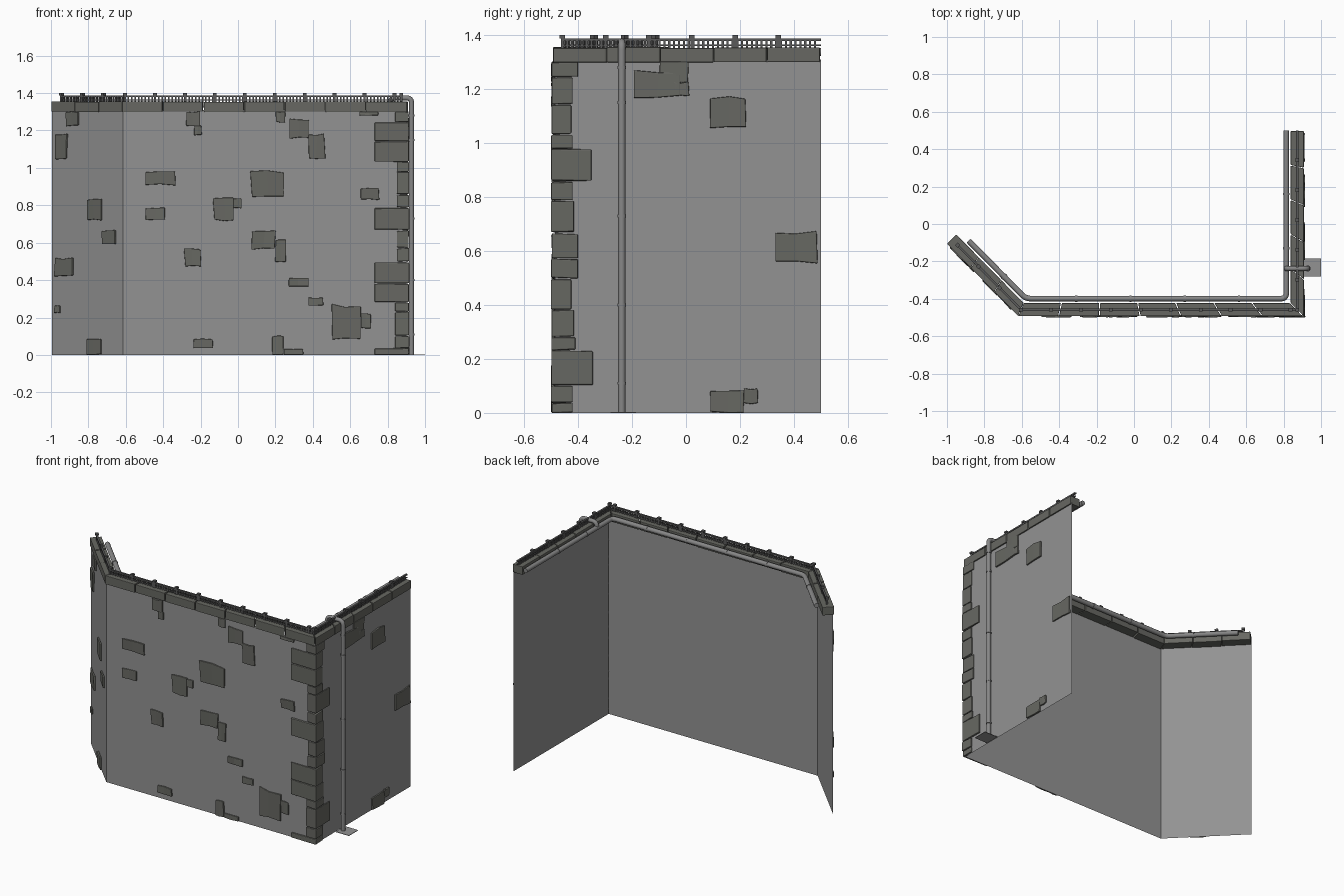
import bpy, bmesh, math, random
from mathutils import Vector as V

if "Cube" in bpy.data.objects:
    bpy.data.objects.remove(bpy.data.objects["Cube"])
random.seed(4)

def mat(name, r, g, b):
    m = bpy.data.materials.new(name)
    m.diffuse_color = (r, g, b, 1)
    m.use_nodes = True
    m.node_tree.nodes["Principled BSDF"].inputs["Base Color"].default_value = m.diffuse_color
    return m

WALL = mat("wall grey", 0.29, 0.29, 0.29)
STONE = mat("stone grey", 0.135, 0.137, 0.122)
PIPE = mat("pipe grey", 0.24, 0.24, 0.24)
IRON = mat("iron grey", 0.10, 0.10, 0.10)

def finish(name, bm, m, bevel=0):
    if bevel:
        bmesh.ops.recalc_face_normals(bm, faces=bm.faces)
    me = bpy.data.meshes.new(name)
    bm.to_mesh(me)
    bm.free()
    ob = bpy.data.objects.new(name, me)
    bpy.context.collection.objects.link(ob)
    me.materials.append(m)
    if bevel:
        b = ob.modifiers.new("worn edges", 'BEVEL')
        b.width, b.segments, b.limit_method = bevel, 2, 'ANGLE'
    return ob

def prism(bm, pts, z0, z1):
    """Vertical prism over a plan outline."""
    lo = [bm.verts.new((p[0], p[1], z0)) for p in pts]
    hi = [bm.verts.new((p[0], p[1], z1)) for p in pts]
    n = len(pts)
    bm.faces.new(lo[::-1])
    bm.faces.new(hi)
    for i in range(n):
        j = (i + 1) % n
        bm.faces.new((lo[i], lo[j], hi[j], hi[i]))
    return lo + hi

# Plan of the wall and helpers to offset it (outward positive)
PLAN = [V((-.994, -.1)), V((-.615, -.485)), V((.9, -.485)), V((.9, .5))]
DIRS = [(b - a).normalized() for a, b in zip(PLAN, PLAN[1:])]
NORM = [V((d.y, -d.x)) for d in DIRS]

def offset(o):
    out = [PLAN[0] + NORM[0] * o]
    for i in (1, 2):
        m = (NORM[i - 1] + NORM[i]).normalized()
        out.append(PLAN[i] + m * o / m.dot(NORM[i]))
    return out + [PLAN[3] + NORM[2] * o]

# Thin wall sheet
bm = bmesh.new()
lo = [bm.verts.new((p.x, p.y, 0)) for p in PLAN]
hi = [bm.verts.new((p.x, p.y, 1.31)) for p in PLAN]
for i in range(3):
    bm.faces.new((lo[i], lo[i + 1], hi[i + 1], hi[i]))
finish("wall", bm, WALL)

# Scattered facing stones: start, end along the wall, bottom, top
FRONT = [(-.28, -.2, 1.225, 1.3), (-.235, -.195, 1.175, 1.225), (.2, .25, 1.245, 1.3),
         (.27, .375, 1.16, 1.26), (.375, .465, 1.05, 1.18), (.65, .75, 1.28, 1.3),
         (-.495, -.335, .91, .98), (-.495, -.39, .72, .785), (.07, .245, .85, .98),
         (-.13, -.025, .72, .835), (-.025, .02, .785, .835), (.655, .755, .83, .89),
         (.075, .2, .565, .665), (.2, .255, .495, .615), (-.285, -.2, .475, .565),
         (.27, .375, .365, .41), (.375, .455, .265, .305), (.495, .655, .085, .265)]
FRONT += [(.655, .71, .145, .22), (-.24, -.135, .035, .085), (.185, .245, 0, .1), (.245, .35, 0, .03)]
LEFT = [(-.97, -.91, 1.05, 1.18), (-.915, -.85, 1.225, 1.3), (-.805, -.725, .72, .835),
        (-.725, -.65, .595, .665), (-.975, -.88, .42, .515), (-.975, -.945, .225, .265),
        (-.805, -.725, 0, .085)]
RIGHT = [(-.19, -.02, 1.17, 1.265), (-.1, .01, 1.225, 1.3), (-.045, .01, 1.175, 1.225),
         (.09, .225, 1.06, 1.17), (.335, .485, .56, .67), (.09, .215, 0, .085), (.215, .265, .035, .09)]

def stones(name, rows, seg):
    bm = bmesh.new()
    d, n, a = DIRS[seg], NORM[seg], PLAN[seg]
    base = PLAN[seg][1 if seg == 2 else 0]
    k = d.y if seg == 2 else d.x
    for s0, s1, z0, z1 in rows:
        s0, s1 = (s0 - base) / k, (s1 - base) / k
        w = min(s1 - s0, z1 - z0)
        rings = []
        outline = [(0, 0), (.5, 0), (1, 0), (1, 1), (.5, 1), (0, 1)]
        shake = [(random.uniform(-.06, .06) * w, random.uniform(-.06, .06) * w) for _ in outline]
        for depth in (.001, .013):
            ring = []
            for (u, v), (jx, jz) in zip(outline, shake):
                p = a + d * (s0 + u * (s1 - s0) + jx)
                t = depth + (random.uniform(-.003, .002) if depth > .01 else 0)
                p = p + n * t
                ring.append(bm.verts.new((p.x, p.y, max(0, z0 + v * (z1 - z0) + jz))))
            rings.append(ring)
        b, f = rings
        for r in (b, f):
            bm.faces.new((r[0], r[1], r[4], r[5]))
            bm.faces.new((r[1], r[2], r[3], r[4]))
        for i in range(6):
            j = (i + 1) % 6
            bm.faces.new((b[i], b[j], f[j], f[i]))
    finish(name, bm, STONE, .004)

stones("left_wall_stones", LEFT, 0)
stones("front_wall_stones", FRONT, 1)
stones("right_wall_stones", RIGHT, 2)

# Corner stones wrapping the right corner: bottom, top, front reach, side reach
QUOINS = [(0, .035, .73, -.42), (.037, .1, .84, -.42), (.104, .23, .84, -.345), (.234, .28, .84, -.41),
          (.284, .38, .73, -.415), (.385, .495, .73, -.425), (.5, .57, .85, -.4), (.574, .664, .85, -.4),
          (.67, .785, .73, -.415), (.79, .855, .85, -.42), (.86, .975, .85, -.35), (.979, 1.03, .85, -.42),
          (1.034, 1.14, .73, -.425), (1.145, 1.24, .73, -.42), (1.244, 1.3, .84, -.4)]
bm = bmesh.new()
for z0, z1, x0, y1 in QUOINS:
    e = random.uniform(.011, .016)
    L = [(x0, -.486), (x0, -.485 - e * .8), (.9, -.485 - e), (.9 + e, -.485), (.9 + e * .8, y1),
         (.901, y1), (.901, -.486)]
    L[2:4] = [(.9 + e, -.485 - e)]
    for v in prism(bm, L, z0, z1):
        v.co.z = max(0, v.co.z + random.uniform(-.003, .003))
finish("corner_stones", bm, STONE, .006)

# Coping blocks, mitred at the corners
outer, inner = offset(.008), offset(-.062)
bm = bmesh.new()
for i in range(3):
    n = max(2, round((PLAN[i + 1] - PLAN[i]).length / .215))
    for k in range(n):
        t0, t1 = k / n, (k + 1) / n - .004
        q = [outer[i].lerp(outer[i + 1], t0), outer[i].lerp(outer[i + 1], t1),
             inner[i].lerp(inner[i + 1], t1), inner[i].lerp(inner[i + 1], t0)]
        prism(bm, q, 1.3 + random.uniform(-.002, .002), 1.355 + random.uniform(-.003, .001))
finish("coping", bm, STONE, .003)

# Low iron railing on the coping
def bar(bm, p, d, n, hl, hw, z0, z1):
    prism(bm, [p - d * hl + n * hw, p + d * hl + n * hw, p + d * hl - n * hw, p - d * hl - n * hw], z0, z1)

mid = offset(-.027)
posts, balusters, rails = bmesh.new(), bmesh.new(), bmesh.new()
for i in range(3):
    a, b, d, n = mid[i], mid[i + 1], DIRS[i], NORM[i]
    length = (b - a).length
    start = .045 if i == 0 else 0
    s = start
    while s < length - .01:
        bar(posts, a + d * s, d, n, .006, .006, 1.352, 1.392)
        bar(posts, a + d * s, d, n, .010, .010, 1.388, 1.4)
        s += .16
    s = start + .018
    while s < length - .008:
        bar(balusters, a + d * s, d, n, .004, .004, 1.352, 1.38)
        s += .018
    a2 = a + d * start
    for z0, z1, w in ((1.36, 1.365, .004), (1.378, 1.387, .006)):
        bar(rails, (a2 + b) / 2, d, n, (b - a2).length / 2, w, z0, z1)
finish("railing_posts", posts, IRON)
finish("railing_balusters", balusters, IRON)
finish("railing_rails", rails, IRON)

# Pipes: polyline with rounded bends, swept as a tube
def tube(name, pts, r, bend=0):
    pts = [V(p) for p in pts]
    path = [pts[0]]
    for a, p, b in zip(pts, pts[1:], pts[2:]):
        s, e = p + (a - p).normalized() * bend, p + (b - p).normalized() * bend
        for k in range(7):
            t = k / 6
            path.append(s.lerp(p, t).lerp(p.lerp(e, t), t))
    path.append(pts[-1])
    cu = bpy.data.curves.new(name, 'CURVE')
    cu.dimensions, cu.bevel_depth, cu.bevel_resolution, cu.use_fill_caps = '3D', r, 4, True
    sp = cu.splines.new('POLY')
    sp.points.add(len(path) - 1)
    for q, p in zip(sp.points, path):
        q.co = (*p, 1)
    sp.use_smooth = True
    cu.materials.append(PIPE)
    ob = bpy.data.objects.new(name, cu)
    bpy.context.collection.objects.link(ob)

g = offset(-.086)
g[0] = g[0] + DIRS[0] * .07
GZ = 1.337
tube("roof_pipe", [(p.x, p.y, GZ) for p in g], .015, .03)
for i in range(3):
    length = (g[i + 1] - g[i]).length
    s = .27
    while s < length - .05:
        p, q = g[i] + DIRS[i] * (s - .006), g[i] + DIRS[i] * (s + .006)
        tube("roof_pipe_collar", [(p.x, p.y, GZ), (q.x, q.y, GZ)], .0175)
        s += .29

PY = -.238
tube("downpipe", [(.814, PY, GZ), (.814, PY, 1.374), (.928, PY, 1.374), (.928, PY, .002)], .0135, .028)
for z in (.11, .4, .73, 1.15, 1.28):
    tube("downpipe_collar", [(.928, PY, z - .005), (.928, PY, z + .005)], .0165)

# Drain plate at the foot of the downpipe
bm = bmesh.new()
prism(bm, [(.905, -.28), (1, -.28), (1, -.185), (.905, -.185)], 0, .003)
finish("drain_plate", bm, WALL)
